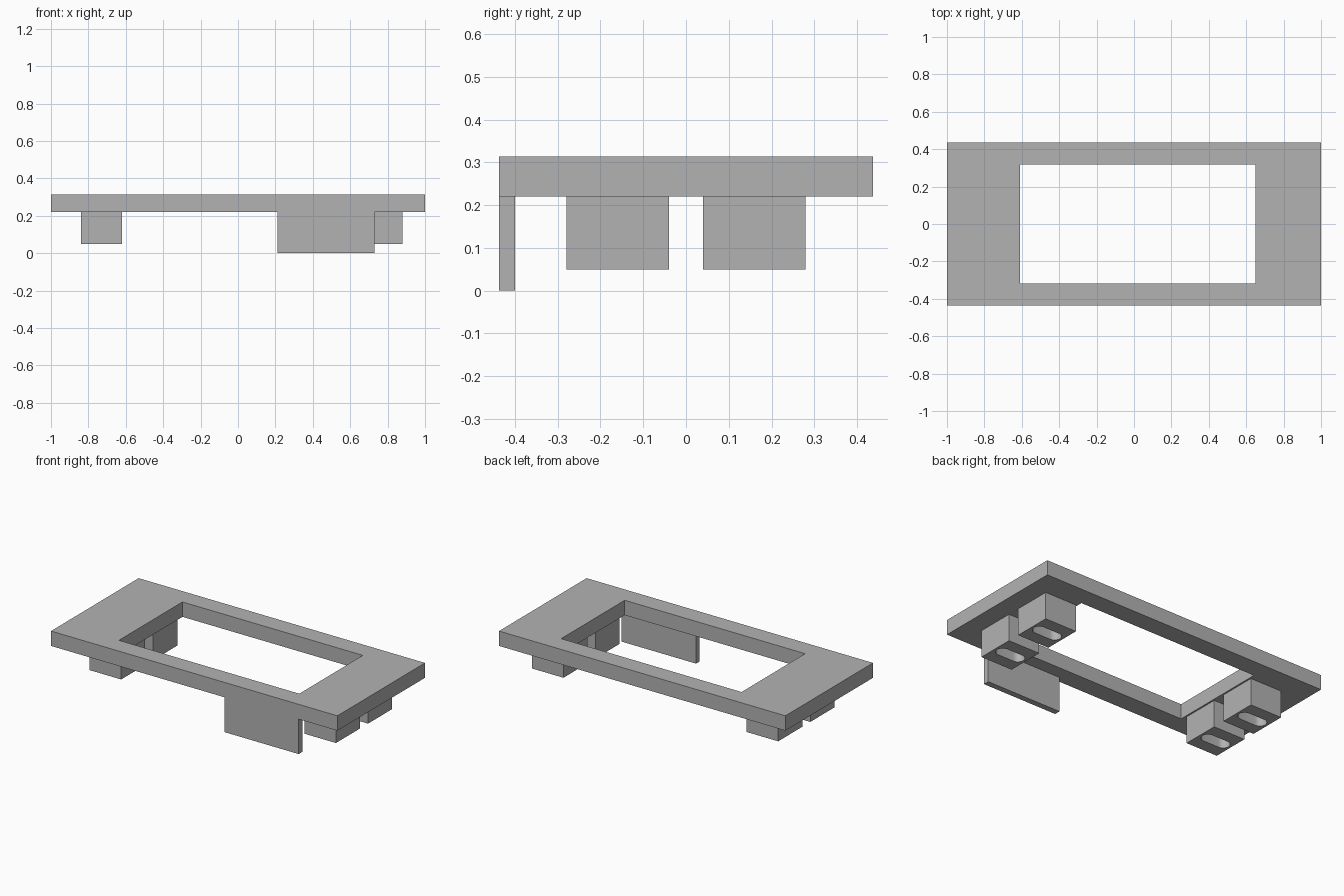
import bpy, bmesh, math

cube = bpy.data.objects.get("Cube")
if cube:
    bpy.data.objects.remove(cube, do_unlink=True)

grey = bpy.data.materials.new("plain grey")
grey.use_nodes = True
grey.diffuse_color = (0.45, 0.45, 0.45, 1)
grey.node_tree.nodes["Principled BSDF"].inputs["Base Color"].default_value = grey.diffuse_color

PLATE_LOW, PLATE_TOP = 0.22, 0.314
HALF_DEPTH = 0.437


def prism(name, outline, low, high):
    """Extrude a flat outline between two heights."""
    bm = bmesh.new()
    face = bm.faces.new([bm.verts.new((x, y, low)) for x, y in outline])
    side = bmesh.ops.extrude_face_region(bm, geom=[face])["geom"]
    for v in side:
        if isinstance(v, bmesh.types.BMVert):
            v.co.z = high
    bmesh.ops.recalc_face_normals(bm, faces=bm.faces)
    mesh = bpy.data.meshes.new(name)
    bm.to_mesh(mesh)
    bm.free()
    mesh.materials.append(grey)
    obj = bpy.data.objects.new(name, mesh)
    bpy.context.collection.objects.link(obj)
    return obj


def box(name, x0, x1, y0, y1, low, high):
    return prism(name, [(x0, y0), (x1, y0), (x1, y1), (x0, y1)], low, high)


def activate(obj):
    bpy.ops.object.select_all(action='DESELECT')
    obj.select_set(True)
    bpy.context.view_layer.objects.active = obj


def cut(obj, cutter):
    """Subtract the cutter, then discard it."""
    mod = obj.modifiers.new("cut", 'BOOLEAN')
    mod.operation, mod.solver, mod.object = 'DIFFERENCE', 'EXACT', cutter
    activate(obj)
    bpy.ops.object.modifier_apply(modifier=mod.name)
    bpy.data.objects.remove(cutter, do_unlink=True)


def slot_outline(cx, cy, reach, radius, steps=16):
    """Rounded slot running along x."""
    points = []
    for side, start in ((1, -math.pi / 2), (-1, math.pi / 2)):
        for i in range(steps + 1):
            a = start + math.pi * i / steps
            points.append((cx + side * reach + radius * math.cos(a), cy + radius * math.sin(a)))
    return points


# Frame plate with its rectangular opening
plate = box("frame_plate", -1, 1, -HALF_DEPTH, HALF_DEPTH, PLATE_LOW, PLATE_TOP)
cut(plate, box("opening_cutter", -0.61, 0.65, -0.317, 0.317, 0, 1))

# Front flange hanging below the plate
box("front_flange", 0.21, 0.73, -HALF_DEPTH, -0.4, 0, PLATE_LOW)

# Four mounting blocks, each with a slot open at the bottom
for x_name, cx in (("right", -0.73), ("left", 0.77)):
    for y_name, cy in (("front", -0.16), ("back", 0.16)):
        block = box(f"{y_name}_{x_name}_block", cx - 0.11, cx + 0.11,
                    cy - 0.12, cy + 0.12, 0.05, PLATE_LOW)
        cut(block, prism("slot_cutter", slot_outline(cx, cy, 0.055, 0.04), -0.1, 0.3))
        activate(block)
        bpy.ops.object.shade_smooth_by_angle(angle=math.radians(30))
